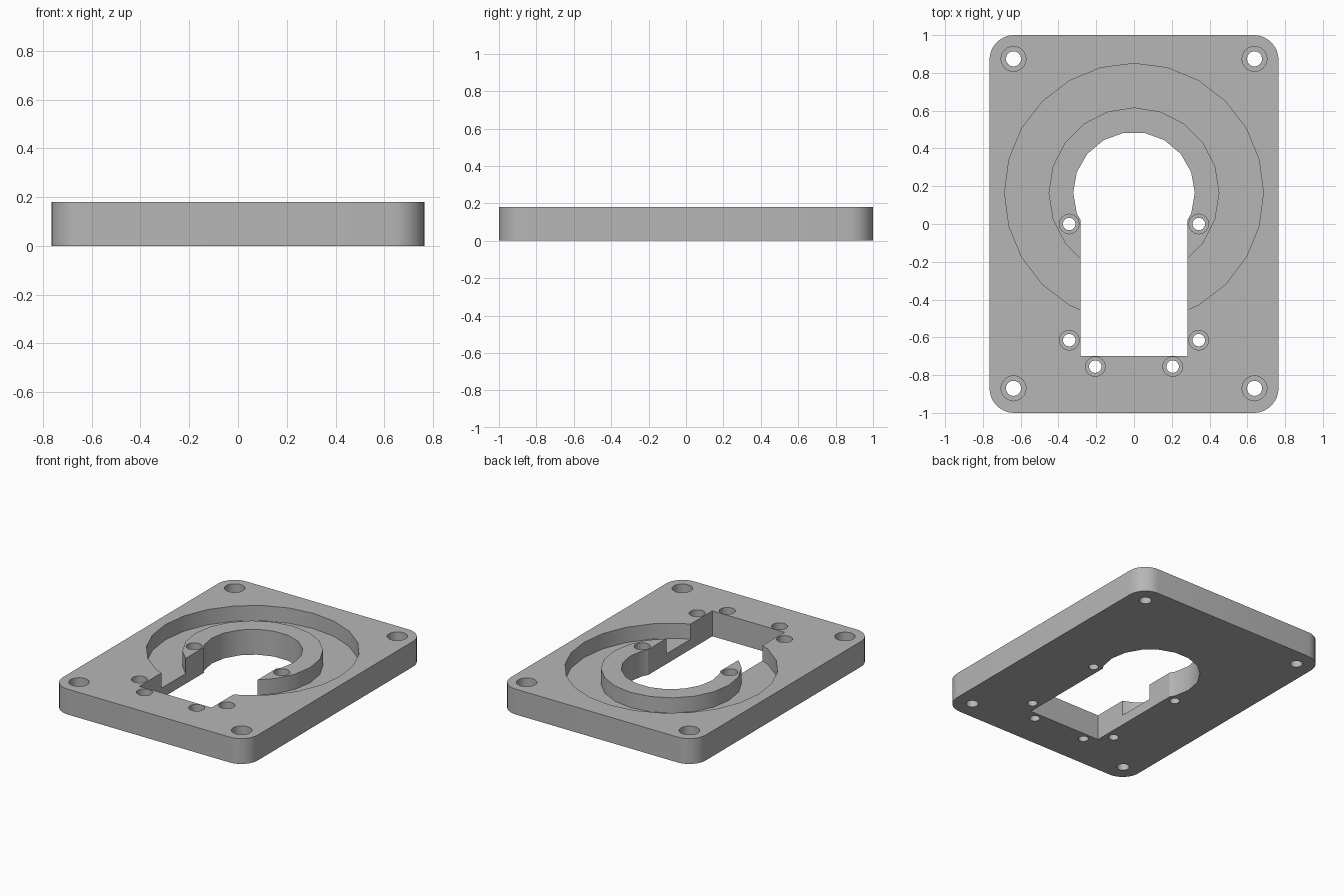
import bpy
import bmesh
import math

if "Cube" in bpy.data.objects:
    bpy.data.objects.remove(bpy.data.objects["Cube"], do_unlink=True)

HALF_X, HALF_Y, THICK = 0.765, 1.0, 0.18
CORNER_R = 0.13
RING_Y = 0.165          # centre of the round opening and groove
FLOOR_Z = 0.072         # groove floor height
BORE_Z = 0.08           # counterbore floor height

gray = bpy.data.materials.new("plain_gray")
gray.use_nodes = True
color = (0.47, 0.47, 0.47, 1.0)
gray.diffuse_color = color
gray.node_tree.nodes["Principled BSDF"].inputs["Base Color"].default_value = color


def prism(name, points, z0, z1):
    """Extrude a counter-clockwise outline from z0 to z1."""
    bm = bmesh.new()
    face = bm.faces.new([bm.verts.new((x, y, z0)) for x, y in points])
    top = bmesh.ops.extrude_face_region(bm, geom=[face])["geom"]
    verts = [g for g in top if isinstance(g, bmesh.types.BMVert)]
    bmesh.ops.translate(bm, verts=verts, vec=(0, 0, z1 - z0))
    bmesh.ops.recalc_face_normals(bm, faces=bm.faces)
    mesh = bpy.data.meshes.new(name)
    bm.to_mesh(mesh)
    bm.free()
    mesh.materials.append(gray)
    obj = bpy.data.objects.new(name, mesh)
    bpy.context.collection.objects.link(obj)
    return obj


def circle(x, y, r, n):
    return [(x + r * math.cos(2 * math.pi * i / n),
             y + r * math.sin(2 * math.pi * i / n)) for i in range(n)]


def cut(target, cutter):
    """Subtract the cutter from the target and discard it."""
    mod = target.modifiers.new("cut", 'BOOLEAN')
    mod.operation, mod.solver, mod.object = 'DIFFERENCE', 'EXACT', cutter
    cutter.hide_render = True
    bpy.context.view_layer.objects.active = target
    bpy.ops.object.modifier_apply(modifier=mod.name)
    bpy.data.objects.remove(cutter, do_unlink=True)


# Rounded rectangular plate
outline = []
for k, (sx, sy) in enumerate([(1, 1), (-1, 1), (-1, -1), (1, -1)]):
    for i in range(9):
        a = math.pi / 2 * (k + i / 8)
        outline.append((sx * (HALF_X - CORNER_R) + CORNER_R * math.cos(a),
                        sy * (HALF_Y - CORNER_R) + CORNER_R * math.sin(a)))
plate = prism("mounting_plate", outline, 0, THICK)

# Ring groove around a raised collar
groove = prism("groove_cutter", circle(0, RING_Y, 0.685, 24), FLOOR_Z, 0.3)
cut(groove, prism("collar_core", circle(0, RING_Y, 0.452, 20), -0.1, 0.5))
cut(plate, groove)

# Keyhole opening: round hole plus straight slot
cut(plate, prism("round_opening", circle(0, RING_Y, 0.322, 18), -0.1, 0.3))
slot = [(-0.283, -0.70), (0.283, -0.70), (0.283, 0.1), (-0.283, 0.1)]
cut(plate, prism("slot_opening", slot, -0.1, 0.3))

# Counterbored screw holes, mirrored left and right: x, y, bore radius, hole radius
screws = [(0.638, 0.874, 0.066, 0.040), (0.638, -0.87, 0.066, 0.040),
          (0.343, 0.0, 0.052, 0.033), (0.343, -0.615, 0.052, 0.033),
          (0.205, -0.755, 0.052, 0.033)]
for x, y, bore, hole in screws:
    for side in (1, -1):
        cut(plate, prism("bore", circle(side * x, y, bore, 24), BORE_Z, 0.3))
        cut(plate, prism("hole", circle(side * x, y, hole, 24), -0.1, 0.3))

# Smooth curved walls, keep the rims sharp
bpy.ops.object.select_all(action='DESELECT')
plate.select_set(True)
bpy.context.view_layer.objects.active = plate
bpy.ops.object.shade_smooth_by_angle(angle=math.radians(30))
